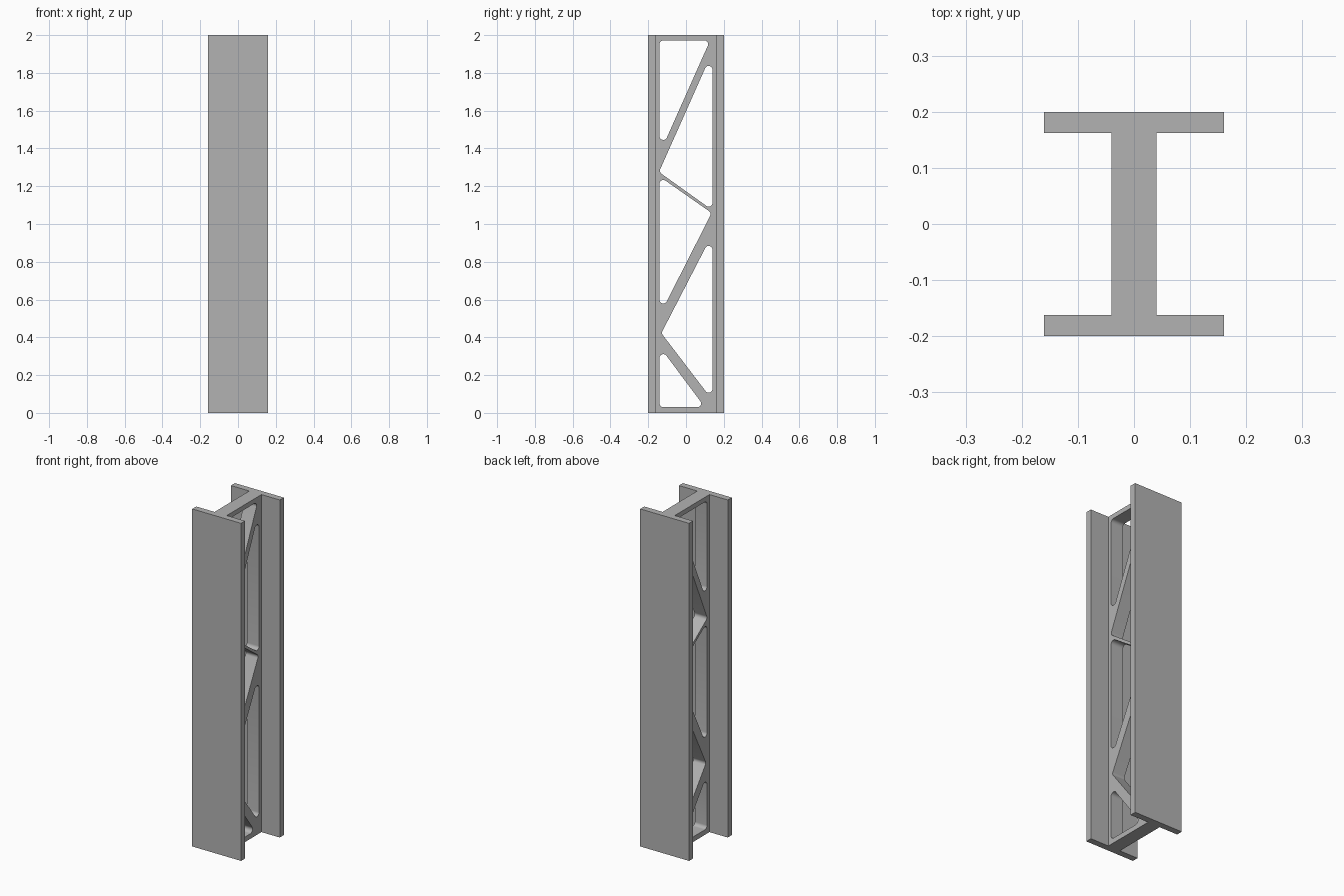
import bpy
import bmesh
import math
from mathutils import Vector

cube = bpy.data.objects.get("Cube")
if cube:
    bpy.data.objects.remove(cube, do_unlink=True)

HEIGHT = 2.0
HALF_WIDTH, HALF_DEPTH = 0.16, 0.2
WEB, FLANGE_INNER = 0.04, 0.1625
RADIUS, ARC_STEPS = 0.02, 8
EDGE = 0.12  # corner centres along the flanges

steel = bpy.data.materials.new("steel_grey")
steel.use_nodes = True
grey = (0.45, 0.45, 0.45, 1.0)
steel.diffuse_color = grey
steel.node_tree.nodes["Principled BSDF"].inputs["Base Color"].default_value = grey


def prisms(name, outlines, direction):
    """Extrude closed outlines along a direction into one object."""
    bm = bmesh.new()
    for outline in outlines:
        face = bm.faces.new([bm.verts.new(p) for p in outline])
        ext = bmesh.ops.extrude_face_region(bm, geom=[face], use_keep_orig=True)
        moved = [v for v in ext["geom"] if isinstance(v, bmesh.types.BMVert)]
        bmesh.ops.translate(bm, verts=moved, vec=direction)
    bmesh.ops.recalc_face_normals(bm, faces=bm.faces)
    mesh = bpy.data.meshes.new(name)
    bm.to_mesh(mesh)
    bm.free()
    mesh.materials.append(steel)
    obj = bpy.data.objects.new(name, mesh)
    bpy.context.collection.objects.link(obj)
    return obj


def rounded_triangle(centres):
    """Outline around three counter-clockwise corner centres (y, z)."""
    pts = []
    for i in range(3):
        before, here, after = (Vector(centres[(i + k) % 3]) for k in (-1, 0, 1))
        into, out = here - before, after - here
        start = math.atan2(into.y, into.x) - math.pi / 2
        turn = (math.atan2(out.y, out.x) - math.atan2(into.y, into.x)) % math.tau
        for s in range(ARC_STEPS + 1):
            a = start + turn * s / ARC_STEPS
            pts.append((-0.1, here.x + RADIUS * math.cos(a), here.y + RADIUS * math.sin(a)))
    return pts


# I-section beam: one quarter of the profile mirrored around
quarter = [(WEB, FLANGE_INNER), (HALF_WIDTH, FLANGE_INNER), (HALF_WIDTH, HALF_DEPTH)]
right = [(x, -y) for x, y in reversed(quarter)] + quarter
profile = right + [(-x, y) for x, y in reversed(right)]
beam = prisms("i_beam", [[(x, y, 0) for x, y in profile]], (0, 0, HEIGHT))

# Triangular lightening holes through the web, top to bottom
holes = [
    [(-EDGE, 1.952), (-EDGE, 1.465), (0.097, 1.952)],
    [(EDGE, 1.112), (EDGE, 1.817), (-0.118, 1.282)],
    [(-EDGE, 1.213), (-EDGE, 0.599), (0.11, 1.052)],
    [(EDGE, 0.127), (EDGE, 0.864), (-0.107, 0.424)],
    [(-EDGE, 0.291), (-EDGE, 0.05), (0.06, 0.05)],
]
cutter = prisms("hole_cutter", [rounded_triangle(h) for h in holes], (0.2, 0, 0))
cutter.hide_render = True

cut = beam.modifiers.new("web_holes", "BOOLEAN")
cut.operation = "DIFFERENCE"
cut.solver = "EXACT"
cut.object = cutter

bpy.ops.object.select_all(action="DESELECT")
beam.select_set(True)
bpy.context.view_layer.objects.active = beam
bpy.ops.object.modifier_apply(modifier=cut.name)
bpy.data.objects.remove(cutter, do_unlink=True)

# Smooth hole corners, crisp edges elsewhere
bpy.ops.object.shade_smooth_by_angle(angle=math.radians(30))
